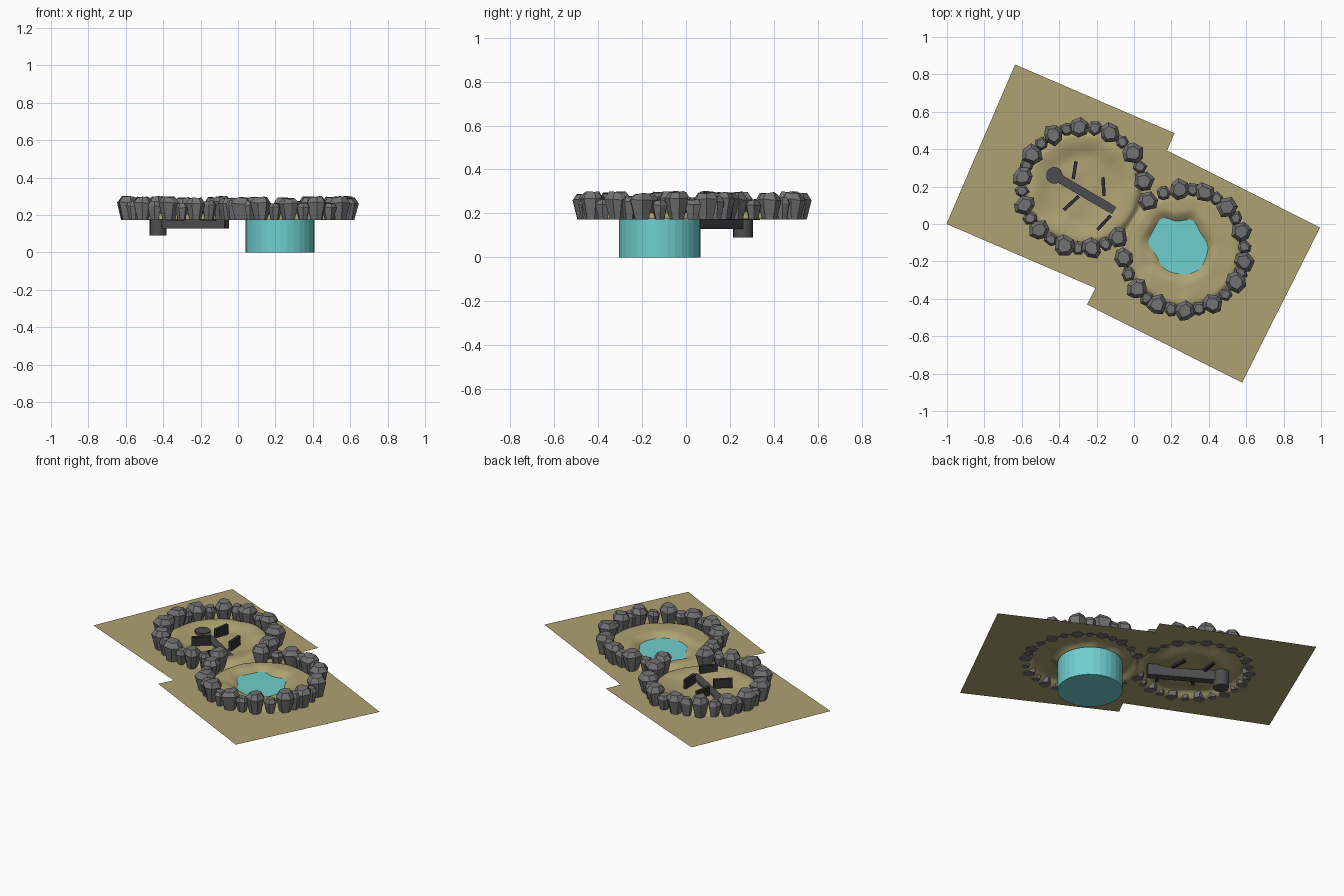
import bpy, bmesh, math, random
from mathutils import Vector, noise

random.seed(4)
cube = bpy.data.objects.get("Cube")
if cube:
    bpy.data.objects.remove(cube, do_unlink=True)

GROUND = 0.175
FIRE = Vector((-0.273, 0.193))    # centre of the fire pit ring
POND = Vector((0.267, -0.139))    # centre of the pond ring
WATER = Vector((0.225, -0.12))
RING = 0.325


def material(name, rgb):
    mat = bpy.data.materials.new(name)
    mat.use_nodes = True
    mat.diffuse_color = (*rgb, 1)
    mat.node_tree.nodes["Principled BSDF"].inputs["Base Color"].default_value = (*rgb, 1)
    return mat


SAND = material("sand", (0.42, 0.36, 0.17))
AQUA = material("water", (0.16, 0.62, 0.62))
STONE = material("grey stone", (0.17, 0.17, 0.175))
IRON = material("dark grey", (0.075, 0.075, 0.08))
CHAR = material("charcoal", (0.03, 0.03, 0.033))


def finish(name, bm, mat, smooth=False):
    bmesh.ops.recalc_face_normals(bm, faces=bm.faces)
    mesh = bpy.data.meshes.new(name)
    bm.to_mesh(mesh)
    bm.free()
    mesh.materials.append(mat)
    mesh.polygons.foreach_set("use_smooth", [smooth] * len(mesh.polygons))
    obj = bpy.data.objects.new(name, mesh)
    bpy.context.collection.objects.link(obj)
    return obj


def ramp(value, low, high):
    t = min(max((value - low) / (high - low), 0), 1)
    return t * t * (3 - 2 * t)


# Sand: raised, rippled ground inside each ring, hollowed under the pond
def sand_height(p):
    ripple = noise.noise(Vector((p.x * 9, p.y * 9, 0.3)))
    fire_r, pond_r = (p - FIRE).length, (p - POND).length
    rise = 0
    if fire_r < RING:
        shape = 0.01 + 0.022 * ramp(fire_r, 0.16, 0.27) + 0.008 * ripple
        rise = max(shape, 0.002) * (1 - ramp(fire_r, 0.28, RING))
    if pond_r < RING:
        water_r = (p - Vector((0.24, -0.12))).length + 0.03 * ripple
        shape = -0.03 + 0.06 * ramp(water_r, 0.08, 0.21) + 0.006 * ripple
        if (p - WATER).length > 0.17:
            shape = max(shape, 0.005)
        rise = max(rise, shape * (1 - ramp(pond_r, 0.28, RING)), key=abs)
    return GROUND + rise


def sand_square(name, centre, angle):
    bm = bmesh.new()
    bmesh.ops.create_grid(bm, x_segments=80, y_segments=80, size=0.464)
    c, s = math.cos(angle), math.sin(angle)
    for v in bm.verts:
        x, y = v.co.x, v.co.y
        p = Vector((x * c - y * s, x * s + y * c)) + Vector(centre)
        v.co = (p.x, p.y, sand_height(p))
    finish(name, bm, SAND, smooth=True)


sand_square("fire_pit_sand", (-0.393, 0.243), math.radians(-23.3))
sand_square("pond_sand", (0.372, -0.225), math.radians(-26.7))


def cylinder(name, centre, radius, low, high, sides, mat):
    bm = bmesh.new()
    bmesh.ops.create_cone(bm, cap_ends=True, segments=sides, radius1=radius,
                          radius2=radius, depth=high - low)
    bmesh.ops.translate(bm, verts=bm.verts, vec=(*centre, (low + high) / 2))
    finish(name, bm, mat)


def board(name, start, end, thick, low, high, mat):
    a, b = Vector(start), Vector(end)
    side = (b - a).orthogonal().normalized() * thick / 2
    bm = bmesh.new()
    base = bm.faces.new([bm.verts.new((*p, low)) for p in (a + side, b + side, b - side, a - side)])
    top = bmesh.ops.extrude_face_region(bm, geom=[base])["geom"]
    bmesh.ops.translate(bm, vec=(0, 0, high - low),
                        verts=[g for g in top if isinstance(g, bmesh.types.BMVert)])
    finish(name, bm, mat)


# Pond water and the buried pipe with its round end
cylinder("pond_water", WATER, 0.185, 0, 0.179, 32, AQUA)
cylinder("pipe_end", (-0.427, 0.26), 0.045, 0.09, 0.2, 20, IRON)
board("pipe_beam", (-0.427, 0.26), (-0.06, 0.045), 0.046, 0.128, 0.197, IRON)

# Charred boards standing around the pipe
for i, (start, end) in enumerate([((-0.325, 0.24), (-0.31, 0.335)),
                                  ((-0.16, 0.15), (-0.166, 0.25)),
                                  ((-0.375, 0.075), (-0.295, 0.15)),
                                  ((-0.195, -0.03), (-0.125, 0.045))]):
    board(f"charred_board_{i + 1}", start, end, 0.018, 0.17, 0.242, CHAR)


# Boulder: faceted column, narrow at the foot, with a chamfered crown
def boulder(name, centre, angle, radius, height):
    bm = bmesh.new()
    sides = random.choice((6, 7))
    turn = random.random() * math.tau
    spokes = [(turn + math.tau * (k + random.uniform(-0.2, 0.2)) / sides,
               random.uniform(0.88, 1.12)) for k in range(sides)]
    loops = []
    for width, level in ((0.62, 0), (1.05, 0.76), (0.66, 1)):
        loops.append([bm.verts.new((radius * width * r * math.cos(a),
                                    radius * width * r * math.sin(a),
                                    height * level * (random.uniform(0.94, 1.03) if level else 1)))
                      for a, r in spokes])
    for low, high in zip(loops, loops[1:]):
        for k in range(sides):
            n = (k + 1) % sides
            bm.faces.new((low[k], low[n], high[n], high[k]))
    bm.faces.new(loops[0])
    bm.faces.new(loops[-1])
    x = centre.x + RING * math.cos(angle)
    y = centre.y + RING * math.sin(angle)
    bmesh.ops.translate(bm, verts=bm.verts, vec=(x, y, GROUND - 0.003))
    finish(name, bm, STONE)


# Stone rings: large boulders with a small one in each gap, open where they meet
def stone_ring(name, centre, degrees):
    angles = [math.radians(d) for d in degrees]
    for i, a in enumerate(angles):
        boulder(f"{name}_large_{i + 1}", centre, a, 0.054, random.uniform(0.118, 0.128))
    for i, (a, b) in enumerate(zip(angles, angles[1:])):
        boulder(f"{name}_small_{i + 1}", centre, (a + b) / 2, 0.037, random.uniform(0.085, 0.11))


stone_ring("fire_ring_stone", FIRE,
           (6, 35, 64, 93, 119, 147, 170, 196, 224, 252, 278, 305))
stone_ring("pond_ring_stone", POND,
           (-173, -140, -116, -89, -62, -32, -11, 18, 45, 70, 94, 126))
